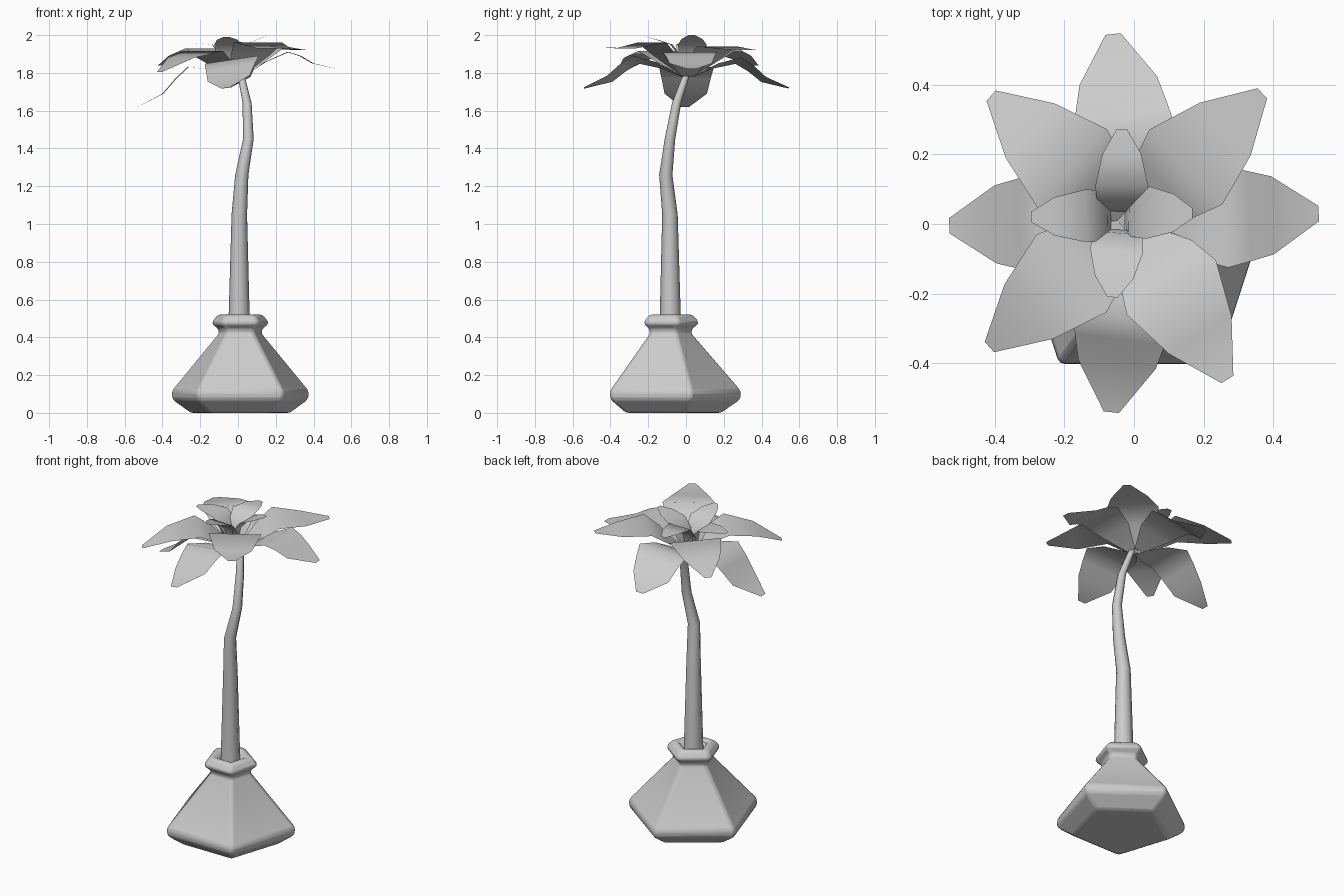
import bpy, math
from mathutils import Vector

if "Cube" in bpy.data.objects:
    bpy.data.objects.remove(bpy.data.objects["Cube"])


def make(name, verts, faces, angle=40, bevel=0):
    me = bpy.data.meshes.new(name)
    me.from_pydata(verts, [], faces)
    ob = bpy.data.objects.new(name, me)
    bpy.context.collection.objects.link(ob)
    bpy.ops.object.select_all(action='DESELECT')
    ob.select_set(True)
    bpy.context.view_layer.objects.active = ob
    if bevel:
        m = ob.modifiers.new("bevel", 'BEVEL')
        m.width, m.segments, m.limit_method = bevel, 2, 'ANGLE'
        m.angle_limit = math.radians(25)
    bpy.ops.object.shade_smooth_by_angle(angle=math.radians(angle))
    return ob


def loft(name, rings, n, **kw):
    """Rings of (x, y, z, radius) joined into a closed tube with n sides."""
    verts = [(x + r * math.cos(math.pi / 2 + math.tau * i / n),
              y + r * math.sin(math.pi / 2 + math.tau * i / n), z)
             for x, y, z, r in rings for i in range(n)]
    faces = [(k * n + i, k * n + (i + 1) % n, (k + 1) * n + (i + 1) % n, (k + 1) * n + i)
             for k in range(len(rings) - 1) for i in range(n)]
    faces.append(tuple(reversed(range(n))))
    faces.append(tuple(range((len(rings) - 1) * n, len(rings) * n)))
    return make(name, verts, faces, **kw)


def petal(name, base, tip, rows, roll=0):
    """Single-sheet petal; rows of (fraction along, height, half width)."""
    a, b = Vector(base), Vector(tip)
    d = b - a
    side = Vector((-d.y, d.x)).normalized()
    verts = []
    for t, z, w in rows:
        p = a + d * t
        for s in (-1, 1):
            q = p + side * w * s
            verts.append((q.x, q.y, z + roll * w * s))
    faces = [(2 * k, 2 * k + 1, 2 * k + 3, 2 * k + 2) for k in range(len(rows) - 1)]
    return make(name, verts, faces, angle=60)


# Five-sided vase with collar and hollow mouth
profile = [(0, .28), (.07, .382), (.115, .387), (.415, .128), (.44, .122), (.475, .168),
           (.52, .13), (.52, .085), (.49, .078)]
loft("vase", [(.012, -.09, z, r) for z, r in profile], 5, angle=40, bevel=.022)

# Curved stem
loft("stem", [(.006, -.083, .46, .057), (.007, -.085, 1.05, .041), (.02, -.107, 1.26, .035),
              (.055, -.085, 1.45, .028), (.048, -.05, 1.64, .024), (.02, -.005, 1.77, .019),
              (.01, .005, 1.80, .015)], 8, angle=60)

# Outer petals: tip position, heights at crest, shoulder and tip, sideways tilt
outer = {"north": ((-.06, .545), 1.865, 1.765, 1.72, -.12),
         "south": ((-.065, -.54), 1.87, 1.77, 1.72, .15),
         "east": ((.53, .03), 1.91, 1.85, 1.82, 0),
         "west": ((-.53, -.005), 1.83, 1.69, 1.62, 0)}
for k, (tip, z1, z2, z3, roll) in outer.items():
    petal("outer_petal_" + k, (0, .01), tip,
          [(.05, 1.78, .03), (.28, (z1 + 1.79) / 2 + .01, .11), (.5, z1, .145),
           (.62, (z1 + z2) / 2 + .01, .13), (.75, z2, .112), (1, z3, .022)], roll)

# Diagonal petals lying above the outer ones
diagonal = {"north_east": ((.368, .375), 1.94, 1.925, 1.92),
            "north_west": ((-.41, .368), 1.93, 1.89, 1.84),
            "south_west": ((-.415, -.353), 1.915, 1.88, 1.805),
            "south_east": ((.268, -.446), 1.96, 1.93, 1.935)}
for k, (tip, z1, z2, z3) in diagonal.items():
    petal("diagonal_petal_" + k, (-.01, .01), tip,
          [(.05, 1.79, .03), (.26, (z1 + 1.8) / 2 + .01, .12), (.42, z1, .15),
           (.72, z2, .105), (1, z3, .02)])

# Small upright inner petals
inner = {"north": ((-.035, .04), (-.035, .272), 1.96, 1.955),
         "south": ((-.045, -.02), (-.062, -.21), 1.95, 1.99),
         "east": ((-.02, .035), (.168, .03), 1.95, 2.0),
         "west": ((-.07, .025), (-.295, .02), 1.95, 1.955)}
for k, (base, tip, z1, z2) in inner.items():
    petal("inner_petal_" + k, base, tip,
          [(-.02, 1.80, .035), (.03, 1.88, .07), (.3, z1, .076),
           (.7, (z1 + z2) / 2 + .005, .055), (1, z2, .015)])
